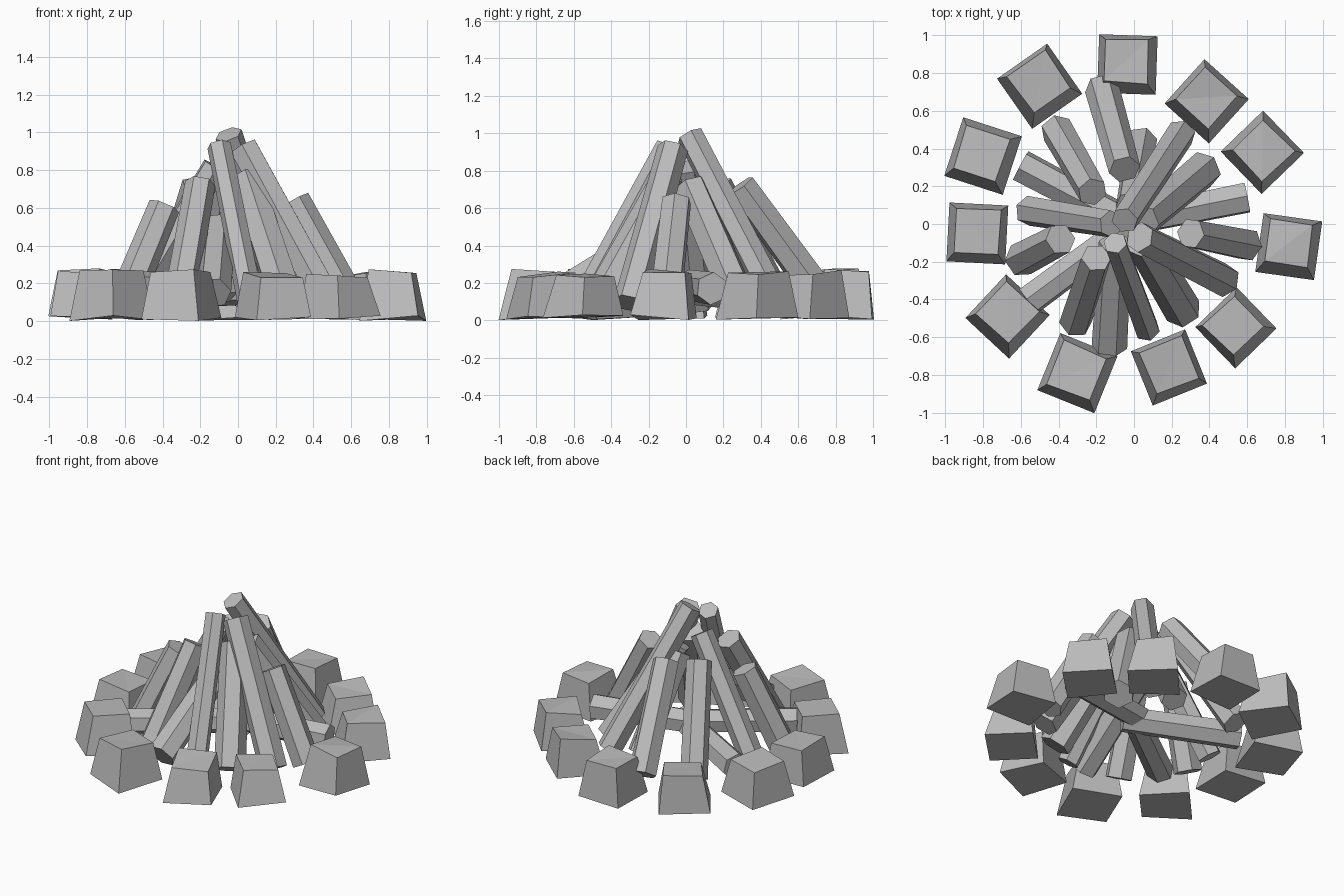
import bpy, bmesh, math, random
from mathutils import Vector, Matrix

random.seed(4)
cube = bpy.data.objects.get("Cube")
if cube:
    bpy.data.objects.remove(cube)

grey = bpy.data.materials.new("plain_grey")
grey.use_nodes = True
grey.diffuse_color = (0.5, 0.5, 0.5, 1)
grey.node_tree.nodes["Principled BSDF"].inputs["Base Color"].default_value = (0.5, 0.5, 0.5, 1)


def finish(bm, name):
    bmesh.ops.recalc_face_normals(bm, faces=bm.faces)
    mesh = bpy.data.meshes.new(name)
    bm.to_mesh(mesh)
    bm.free()
    mesh.materials.append(grey)
    obj = bpy.data.objects.new(name, mesh)
    bpy.context.collection.objects.link(obj)
    return obj


def stone(name, x, y, turn, half, height, dx, dy):
    """Tapered block with a slightly uneven, creased top."""
    bm = bmesh.new()
    bmesh.ops.create_cube(bm, size=2)
    spin = Matrix.Rotation(math.radians(turn), 3, 'Z')
    for v in bm.verts:
        top = v.co.z > 0
        p = spin @ Vector((v.co.x, v.co.y, 0)) * half
        if top:
            p *= random.uniform(0.7, 0.79)
            p += Vector((dx, dy, height + random.uniform(-0.02, 0.012)))
        else:
            p.z = random.uniform(0.0, 0.03)
        v.co = p + Vector((x, y, 0))
    top_faces = [f for f in bm.faces if all(v.co.z > 0.1 for v in f.verts)]
    bmesh.ops.triangulate(bm, faces=top_faces)
    return finish(bm, name)


def log(name, foot, tip, radius):
    """Six-sided log running from its foot to its tip."""
    a, b = Vector(foot), Vector(tip)
    bm = bmesh.new()
    bmesh.ops.create_cone(bm, cap_ends=True, segments=6, radius1=radius,
                          radius2=radius * 0.92, depth=(b - a).length)
    aim = (b - a).to_track_quat('Z', 'Y').to_matrix().to_4x4()
    roll = Matrix.Rotation(random.uniform(0, 1), 4, 'Z')
    bm.transform(Matrix.Translation((a + b) / 2) @ aim @ roll)
    return finish(bm, name)


# Ring of stones: x, y, turn, half width, height, top shift x and y
ring = [
    (-0.035, 0.845, -2, 0.155, 0.27, -0.01, 0.02),
    (-0.50, 0.73, 35, 0.162, 0.27, 0, 0.02),
    (-0.80, 0.36, -18, 0.163, 0.27, -0.01, 0.01),
    (-0.83, -0.05, -3, 0.156, 0.26, 0, 0.01),
    (-0.67, -0.49, -43, 0.158, 0.28, 0, 0.02),
    (-0.30, -0.79, -22, 0.163, 0.27, 0, 0.01),
    (0.185, -0.76, 22, 0.155, 0.25, 0, 0.01),
    (0.54, -0.55, -46, 0.152, 0.25, -0.01, 0.01),
    (0.82, -0.12, -8, 0.157, 0.27, 0, 0.02),
    (0.68, 0.38, -46, 0.156, 0.25, 0, 0.01),
    (0.385, 0.65, -42, 0.158, 0.26, 0, 0.02),
]
for i, data in enumerate(ring, 1):
    stone(f"ring_stone_{i}", *data)

# Leaning logs: foot, tip, radius
leaning = [
    ((0.25, 0.48, 0.10), (-0.05, 0.02, 0.99), 0.08),
    ((0.04, 0.44, 0.11), (-0.02, 0.10, 0.70), 0.085),
    ((0.37, 0.29, 0.09), (0.05, 0.02, 0.72), 0.10),
    ((0.60, -0.11, 0.09), (0.30, -0.05, 0.64), 0.09),
    ((0.48, -0.30, 0.09), (0.03, -0.07, 0.92), 0.09),
    ((0.26, -0.46, 0.09), (0.04, -0.09, 0.76), 0.10),
    ((0.07, -0.56, 0.08), (-0.10, -0.10, 0.93), 0.07),
    ((-0.13, -0.65, 0.15), (-0.10, -0.10, 0.50), 0.095),
    ((-0.31, -0.52, 0.09), (-0.20, -0.18, 0.73), 0.088),
    ((-0.60, -0.19, 0.10), (-0.39, -0.08, 0.61), 0.092),
    ((-0.56, 0.07, 0.08), (-0.12, 0, 0.82), 0.08),
    ((-0.41, 0.50, 0.08), (-0.22, 0.17, 0.72), 0.088),
    ((-0.17, 0.72, 0.13), (-0.05, 0.29, 0.72), 0.092),
]
for i, data in enumerate(leaning, 1):
    log(f"leaning_log_{i}", *data)

# Logs lying low across the middle
lying = [
    ((0.60, 0.14, 0.17), (-0.05, 0.01, 0.19), 0.088),
    ((-0.60, 0.31, 0.14), (0.06, -0.04, 0.17), 0.09),
    ((-0.56, -0.41, 0.18), (0.02, 0.02, 0.18), 0.085),
]
for i, data in enumerate(lying, 1):
    log(f"lying_log_{i}", *data)
